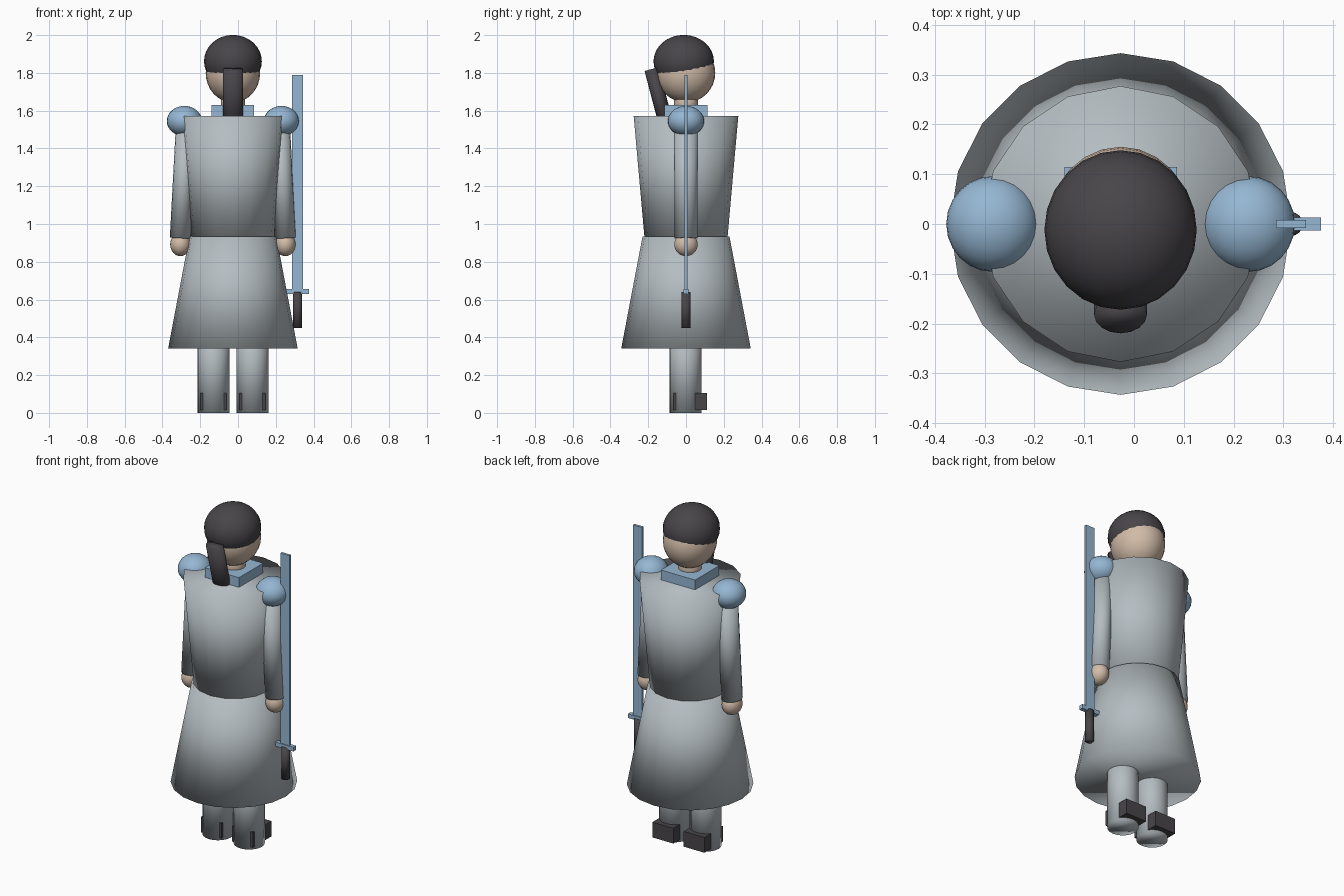
import bpy
from math import atan2, pi
from mathutils import Vector

cube = bpy.data.objects.get("Cube")
if cube:
    bpy.data.objects.remove(cube, do_unlink=True)

CX = -0.027  # centre line of the body; the sword shifts it off zero


def material(name, colour):
    m = bpy.data.materials.new(name)
    m.use_nodes = True
    m.diffuse_color = (*colour, 1)
    m.node_tree.nodes["Principled BSDF"].inputs["Base Color"].default_value = (*colour, 1)
    return m


coat = material("pale_grey_cloth", (0.46, 0.51, 0.54))
steel = material("light_blue_steel", (0.30, 0.47, 0.65))
skin = material("skin", (0.64, 0.50, 0.39))
dark = material("charcoal", (0.065, 0.06, 0.067))


def finish(name, mat, smooth=True):
    ob = bpy.context.object
    ob.name = ob.data.name = name
    ob.data.materials.append(mat)
    if smooth:
        bpy.ops.object.shade_smooth()
    return ob


def ball(name, mat, centre, radii):
    bpy.ops.mesh.primitive_uv_sphere_add(segments=24, ring_count=16, radius=1, location=centre)
    bpy.context.object.scale = radii
    return finish(name, mat)


def tube(name, mat, bottom, top, r_bottom, r_top, sides=16, squash=1):
    """Capped cone between two points; squash scales its local depth."""
    a, b = Vector(bottom), Vector(top)
    d = b - a
    bpy.ops.mesh.primitive_cone_add(vertices=sides, radius1=r_bottom, radius2=r_top,
                                    depth=d.length, location=(a + b) / 2)
    ob = bpy.context.object
    ob.rotation_euler = (-atan2(d.y, d.z), atan2(d.x, d.z), 0)
    ob.scale.y = squash
    return finish(name, mat)


def box(name, mat, low, high):
    a, b = Vector(low), Vector(high)
    bpy.ops.mesh.primitive_cube_add(size=1, location=(a + b) / 2)
    bpy.context.object.scale = b - a
    return finish(name, mat, smooth=False)


# Coat
tube("skirt", coat, (CX, 0, 0.34), (CX, 0, 0.935), 0.343, 0.23, sides=20)
tube("torso", coat, (CX, 0, 0.93), (CX, 0, 1.572), 0.22, 0.277)
box("collar", steel, (CX - 0.113, -0.114, 1.55), (CX + 0.113, 0.114, 1.63))

# Head, hair and hanging lock
tube("neck", skin, (CX, 0, 1.56), (CX, 0, 1.72), 0.063, 0.063)
ball("head", skin, (CX, 0, 1.80), (0.144, 0.155, 0.157))
ball("hair", dark, (CX, -0.012, 1.861), (0.153, 0.16, 0.14))
tube("ponytail", dark, (CX, -0.098, 1.50), (CX, -0.182, 1.82), 0.053, 0.053, squash=0.73)

# Limbs
for side, s in (("left", 1), ("right", -1)):
    def x(offset):
        return CX + s * offset
    ball(side + "_shoulder", steel, (x(0.257), 0, 1.545), (0.093, 0.096, 0.08))
    tube(side + "_arm", coat, (x(0.278), 0, 0.925), (x(0.245), 0, 1.54), 0.056, 0.056, squash=1.11)
    ball(side + "_hand", skin, (x(0.278), 0, 0.892), (0.054, 0.062, 0.062))
    tube(side + "_leg", coat, (x(0.103), -0.003, 0), (x(0.103), -0.003, 0.5), 0.085, 0.085, sides=20)
    box(side + "_shoe", dark, (x(0.103) - 0.069, -0.067, 0.015), (x(0.103) + 0.069, 0.11, 0.106))

# Sword
SX = 0.315
tube("sword_grip", dark, (SX, 0, 0.45), (SX, 0, 0.64), 0.024, 0.024)
box("sword_guard", steel, (SX - 0.06, -0.013, 0.63), (SX + 0.06, 0.013, 0.655))
box("sword_blade", steel, (SX - 0.03, -0.008, 0.65), (SX + 0.03, 0.008, 1.79))
